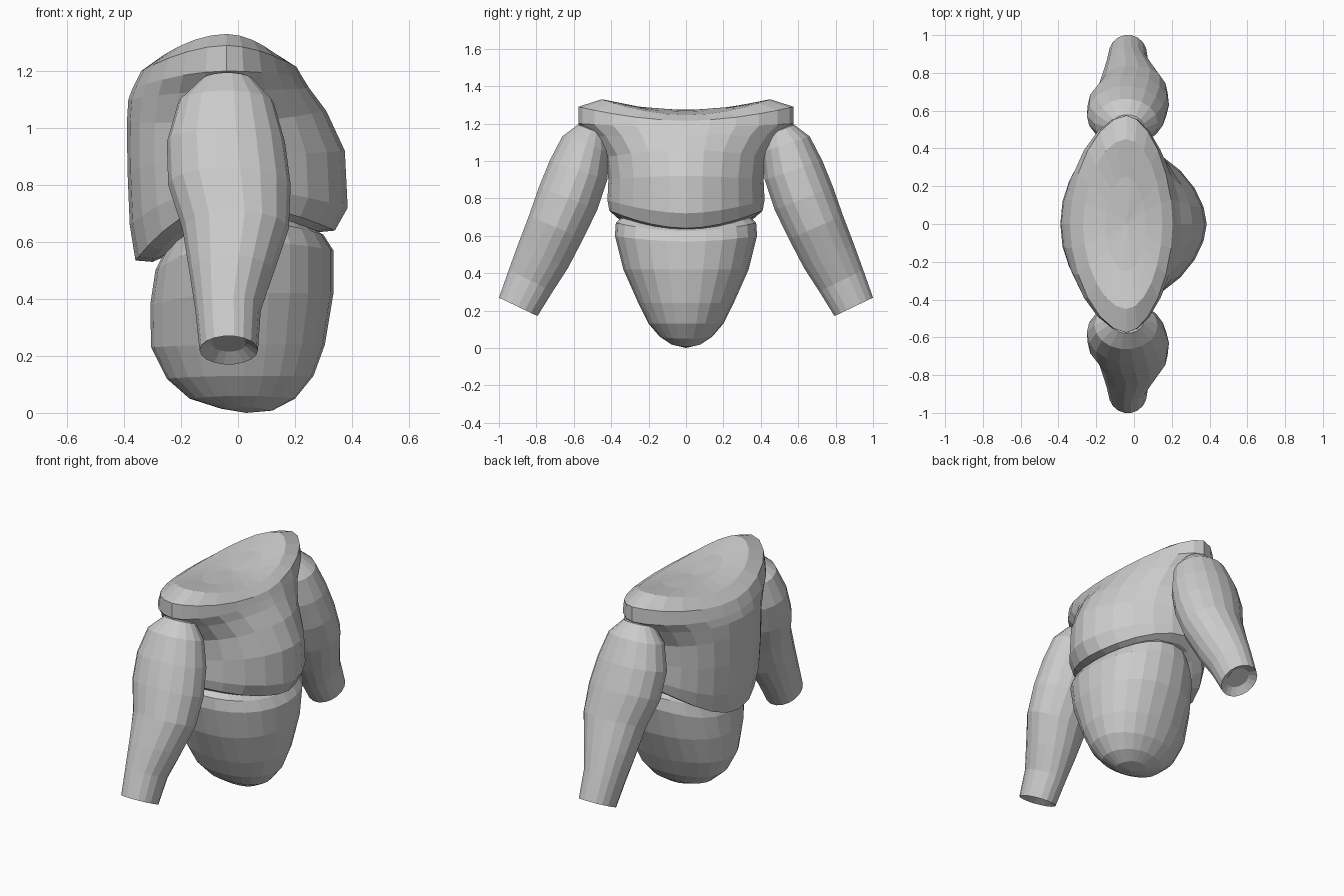
import bpy, bmesh
from math import cos, sin, pi, copysign
from mathutils import Vector

if "Cube" in bpy.data.objects:
    bpy.data.objects.remove(bpy.data.objects["Cube"])


def loft(name, rings, start, end):
    """Skin a list of point rings, closing each end with a fan to a point."""
    bm = bmesh.new()
    loops = [[bm.verts.new(p) for p in ring] for ring in rings]
    n = len(loops[0])
    for a, b in zip(loops, loops[1:]):
        for i in range(n):
            j = (i + 1) % n
            bm.faces.new((a[i], a[j], b[j], b[i]))
    for loop, tip in ((loops[0], start), (loops[-1], end)):
        v = bm.verts.new(tip)
        for i in range(n):
            bm.faces.new((loop[i], loop[(i + 1) % n], v))
    bmesh.ops.recalc_face_normals(bm, faces=bm.faces)
    mesh = bpy.data.meshes.new(name)
    bm.to_mesh(mesh)
    bm.free()
    obj = bpy.data.objects.new(name, mesh)
    bpy.context.collection.objects.link(obj)
    return obj


def body_ring(xp, xm, y, zp, zs, zm, ep=2.0, em=2.0, xc=-0.04, n=24):
    """Rounded section: +x and -x reach, half width, heights at +x / sides / -x."""
    pts = []
    for i in range(n):
        c, s = cos(2 * pi * i / n), sin(2 * pi * i / n)
        e = ep if c >= 0 else em
        reach = (xp if c >= 0 else xm) - xc
        z_end = zp if c >= 0 else zm
        pts.append((xc + reach * abs(c) ** (2 / e),
                    copysign(y * abs(s) ** (2 / e), s),
                    z_end * c * c + zs * s * s))
    return pts


# Torso with overhanging shoulder rim and dished top
torso = [
    (.29, -.30, .36, .635, .70, .53, 1.9, 2),
    (.34, -.36, .41, .64, .735, .535, 1.8, 2),
    (.385, -.38, .42, .72, .79, .66, 1.75, 2.1),
    (.375, -.388, .415, .92, .90, .85, 1.75, 2.2),
    (.31, -.39, .43, 1.06, 1.02, 1.02, 1.8, 2.1),
    (.25, -.385, .50, 1.14, 1.13, 1.10, 1.85, 1.9),
    (.225, -.37, .575, 1.18, 1.20, 1.14, 1.8, 1.8),
    (.205, -.34, .575, 1.215, 1.29, 1.20, 1.8, 1.8),
    (.15, -.27, .45, 1.245, 1.33, 1.25, 1.9, 1.9),
    (.06, -.15, .25, 1.262, 1.29, 1.275, 2, 2),
]
loft("torso", [body_ring(*r) for r in torso], (0, 0, .66), (-.04, 0, 1.27))

# Pelvis, a deep rounded bowl
pelvis = [
    (.12, -.06, .08, .008, .02, .015),
    (.20, -.17, .14, .05, .06, .05),
    (.265, -.25, .20, .13, .13, .12),
    (.305, -.305, .255, .24, .24, .23),
    (.335, -.308, .335, .42, .42, .38),
    (.335, -.29, .38, .57, .60, .50),
    (.30, -.25, .375, .625, .67, .58),
    (.24, -.20, .33, .66, .71, .62),
]
loft("pelvis", [body_ring(*r, ep=2.1, em=2.1, xc=.02) for r in pelvis],
     (.03, 0, 0), (.02, 0, .68))

# Arms: section centre (y, z), half thickness, x range
arm = [
    (.505, 1.165, .08, -.13, .055),
    (.535, 1.09, .135, -.21, .125),
    (.575, .95, .165, -.25, .165),
    (.63, .80, .17, -.245, .185),
    (.695, .645, .16, -.195, .178),
    (.765, .49, .15, -.17, .125),
    (.83, .36, .133, -.15, .08),
    (.897, .22, .116, -.135, .07),
]


def build_arm(name, side, n=18):
    rings = []
    for k, (cy, cz, r, x0, x1) in enumerate(arm):
        a, b = arm[max(k - 1, 0)], arm[min(k + 1, len(arm) - 1)]
        d = Vector((b[0] - a[0], b[1] - a[1])).normalized()
        py, pz = -d.y, d.x
        ring = []
        for i in range(n):
            c, s = cos(2 * pi * i / n), sin(2 * pi * i / n)
            ring.append(((x0 + x1) / 2 + (x1 - x0) / 2 * c,
                         side * (cy + r * s * py), cz + r * s * pz))
        rings.append(ring)
    # recessed wrist opening
    rings.append([(-.03 + (x + .03) * .6, side * .885 + (y - side * .897) * .6,
                   .245 + (z - .22) * .6) for x, y, z in rings[-1]])
    loft(name, rings, (-.04, side * .5, 1.19), (-.03, side * .885, .245))


build_arm("right_arm", -1)
build_arm("left_arm", 1)
